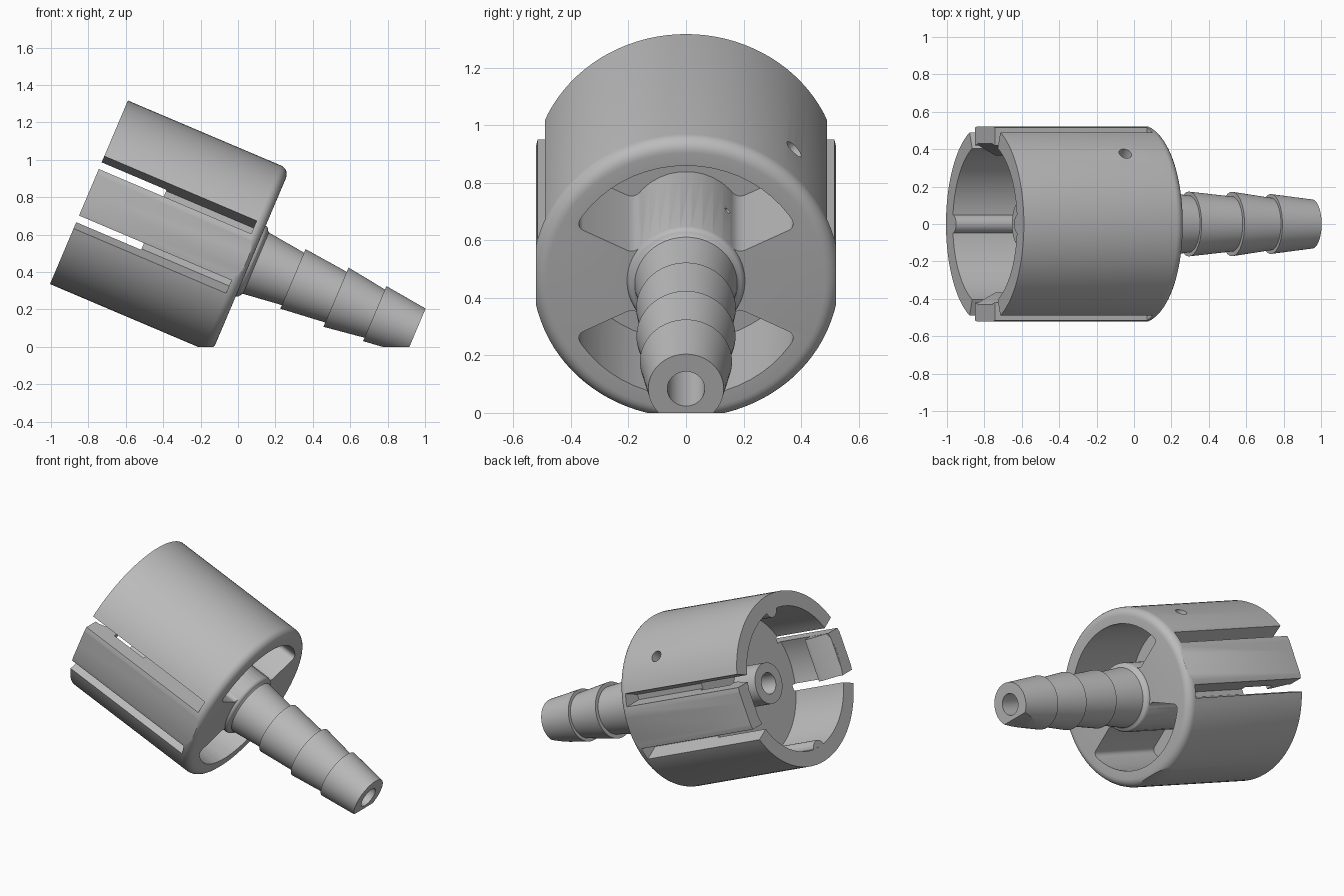
import bpy, bmesh
from math import sin, cos, radians, pi
from mathutils import Matrix, Vector

if "Cube" in bpy.data.objects:
    bpy.data.objects.remove(bpy.data.objects["Cube"])

# Local frame: x runs along the fitting's axis from the open mouth to the barb tip
PLACE = Matrix.Translation((-0.797, 0, 0.826)) @ Matrix.Rotation(radians(23), 4, 'Y')
R_OUT, R_IN, R_TUBE, R_BORE = 0.533, 0.44, 0.205, 0.065
FLOOR, FACE, TIP = 0.377, 0.94, 1.9

grey = bpy.data.materials.new("grey_plastic")
grey.use_nodes = True
grey.diffuse_color = (0.5, 0.5, 0.5, 1)
grey.node_tree.nodes["Principled BSDF"].inputs["Base Color"].default_value = (0.5, 0.5, 0.5, 1)


def finish(name, bm, matrix=PLACE):
    bmesh.ops.recalc_face_normals(bm, faces=bm.faces)
    bm.transform(matrix)
    mesh = bpy.data.meshes.new(name)
    bm.to_mesh(mesh)
    bm.free()
    mesh.materials.append(grey)
    ob = bpy.data.objects.new(name, mesh)
    bpy.context.collection.objects.link(ob)
    return ob


def arc(cx, cy, r, a0, a1, n):
    steps = [radians(a0 + (a1 - a0) * i / n) for i in range(n + 1)]
    return [(cx + r * cos(a), cy + r * sin(a)) for a in steps]


def lathe(name, profile, steps=96):
    bm = bmesh.new()
    vs = [bm.verts.new((s, 0, r)) for s, r in profile]
    es = [bm.edges.new((vs[i - 1], vs[i])) for i in range(len(vs))]
    bmesh.ops.spin(bm, geom=vs + es, cent=(0, 0, 0), axis=(1, 0, 0),
                   angle=2 * pi, steps=steps)
    bmesh.ops.remove_doubles(bm, verts=bm.verts, dist=1e-5)
    return finish(name, bm)


def prism(name, points, direction, matrix=PLACE, rounded=(), radius=0.03):
    """Extrude a polygon of 3D points; round the long edges at the given corners."""
    bm = bmesh.new()
    base = [bm.verts.new(p) for p in points]
    face = bm.faces.new(base)
    bmesh.ops.extrude_face_region(bm, geom=[face], use_keep_orig=True)
    new = [v for v in bm.verts if v not in base]
    bmesh.ops.translate(bm, verts=new, vec=direction)
    if rounded:
        corners = [base[i] for i in rounded]
        edges = [e for e in bm.edges for c in corners
                 if c in e.verts and e.other_vert(c) in new]
        bmesh.ops.bevel(bm, geom=edges, offset=radius, segments=4,
                        affect='EDGES', profile=0.5)
    return finish(name, bm, matrix)


def rod(name, start, end, radius, segments=24):
    start, end = Vector(start), Vector(end)
    axis = end - start
    turn = axis.to_track_quat('Z', 'Y').to_matrix().to_4x4()
    bm = bmesh.new()
    bmesh.ops.create_cone(bm, cap_ends=True, segments=segments, radius1=radius,
                          radius2=radius, depth=axis.length)
    return finish(name, bm, PLACE @ Matrix.Translation((start + end) / 2) @ turn)


def box(name, size, centre, matrix=PLACE):
    bm = bmesh.new()
    bmesh.ops.create_cube(bm, size=1, matrix=Matrix.Translation(centre) @ Matrix.Diagonal((*size, 1)))
    return finish(name, bm, matrix)


def cut(ob, cutter):
    cutter.hide_render = True
    mod = ob.modifiers.new("cut", 'BOOLEAN')
    mod.operation, mod.solver, mod.object = 'DIFFERENCE', 'EXACT', cutter
    bpy.context.view_layer.objects.active = ob
    bpy.ops.object.modifier_apply(modifier=mod.name)
    bpy.data.objects.remove(cutter)


# Cup, inner boss and barbed stem as one turned body
profile = [(0, R_IN), (0, R_OUT)]
profile += arc(FACE - 0.05, R_OUT - 0.05, 0.05, 90, 0, 6)
profile += arc(FACE + 0.025, R_TUBE + 0.025, 0.025, 180, 240, 3)[:1]
profile += [(FACE, R_TUBE)] + arc(FACE, 0.182, 0.022, 80, 10, 4)
for start, stop, wide, narrow in ((0.97, 1.185, 0.178, 0.152), (1.185, 1.435, 0.173, 0.147),
                                  (1.435, 1.66, 0.172, 0.14), (1.66, TIP, 0.16, 0.131)):
    profile += [(start, wide), (stop, narrow)]
profile += [(TIP, R_BORE), (0.21, R_BORE), (0.21, 0.125), (FLOOR, 0.125), (FLOOR, R_IN)]
body = lathe("hose_fitting_body", profile)

# Deep curved pockets above and below the stem
for side in (1, -1):
    outer = arc(0, 0, 0.435, 28, 152, 20)
    inner = arc(0, 0, R_TUBE, 150, 30, 11)
    outline = [(0.45, y, side * z) for y, z in outer + inner]
    n = len(outer)
    cut(body, prism("pocket_cutter", outline, (0.7, 0, 0),
                    rounded=(0, n - 1, n, len(outline) - 1)))

# Slots that free a spring finger on each side
for sy in (1, -1):
    for sz in (1, -1):
        section = [(0.39, 0.135), (0.7, 0.135), (0.7, 0.3), (0.39, 0.168)]
        outline = [(-0.1, sy * y, sz * z) for y, z in section]
        cut(body, prism("slot_cutter", outline, (0.985, 0, 0)))

# Side hole through the cup wall, with a small port into the stem
for inner, outer, radius in ((0.36, 0.7, 0.035), (0.03, 0.36, 0.012)):
    a, b = inner * cos(pi / 4), outer * cos(pi / 4)
    cut(body, rod("hole_cutter", (0.655, a, a), (0.655, b, b), radius))

# Flats on both fingers and underneath
for sy in (1, -1):
    cut(body, box("side_cutter", (3, 0.2, 2), (0.5, sy * 0.622, 0)))
cut(body, box("base_cutter", (4, 4, 1), (0, 0, -0.5), Matrix.Identity(4)))

# Inner key ribs at top and bottom of the socket
parts = [body]
for label, sz in (("top", 1), ("bottom", -1)):
    parts.append(rod(label + "_key_rib", (0.001, 0, sz * 0.447), (FLOOR + 0.01, 0, sz * 0.447), 0.05))

# Snap hooks inside the finger ends
for label, sy in (("left", -1), ("right", 1)):
    section = [(0.001, 0.49), (0.001, 0.43), (0.12, 0.365), (0.145, 0.365), (0.145, 0.49)]
    outline = [(s, sy * y, -0.134) for s, y in section]
    parts.append(prism("back_snap_hook" if sy > 0 else "front_snap_hook", outline, (0, 0, 0.268)))

# Smooth shading with crisp edges
bpy.ops.object.select_all(action='DESELECT')
for ob in parts:
    ob.select_set(True)
bpy.context.view_layer.objects.active = body
bpy.ops.object.shade_smooth_by_angle(angle=radians(30))
